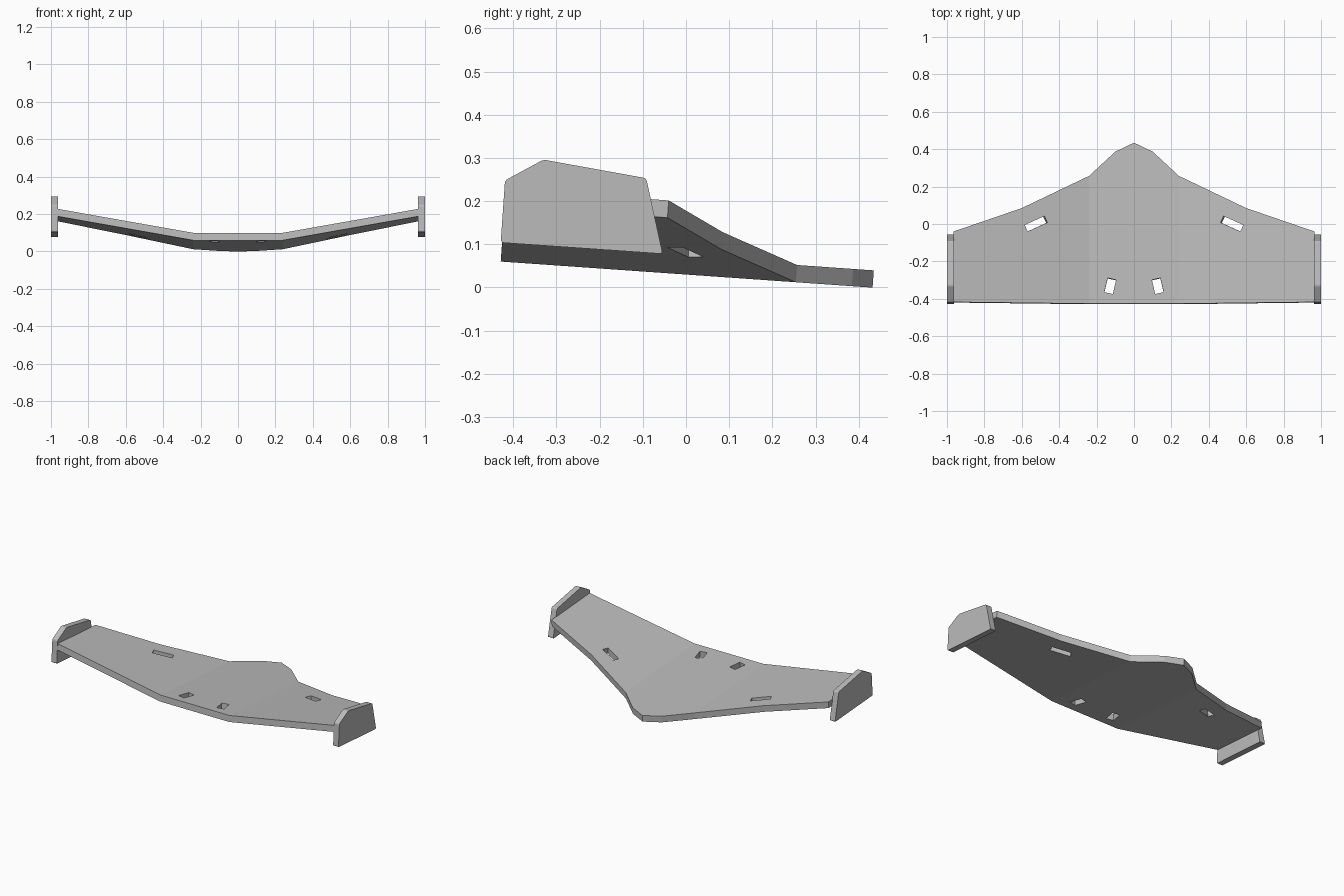
import bpy, bmesh
from mathutils import Matrix, Vector

HINGE, TIP, CHORD_FRONT = 0.24, 0.965, -0.43
THICK, DIHEDRAL, TILT = 0.04, 0.177, 0.07

cube = bpy.data.objects.get("Cube")
if cube:
    bpy.data.objects.remove(cube)

grey = bpy.data.materials.new("plain grey")
grey.use_nodes = True
grey.diffuse_color = (0.5, 0.5, 0.5, 1)
grey.node_tree.nodes["Principled BSDF"].inputs["Base Color"].default_value = (0.5, 0.5, 0.5, 1)


def make_object(name, bm):
    bmesh.ops.recalc_face_normals(bm, faces=bm.faces)
    mesh = bpy.data.meshes.new(name)
    bm.to_mesh(mesh)
    bm.free()
    mesh.materials.append(grey)
    obj = bpy.data.objects.new(name, mesh)
    bpy.context.collection.objects.link(obj)
    return obj


def extrude(bm, offset):
    result = bmesh.ops.extrude_face_region(bm, geom=bm.faces[:], use_keep_orig=True)
    verts = [g for g in result["geom"] if isinstance(g, bmesh.types.BMVert)]
    bmesh.ops.translate(bm, verts=verts, vec=offset)


# Wing plate: flat centre panel with two raised outer panels
nose = [(HINGE, 0.255), (0.1, 0.385), (0, 0.433), (-0.1, 0.385), (-HINGE, 0.255)]
panels = [[(-HINGE, CHORD_FRONT), (HINGE, CHORD_FRONT)] + nose]
for s in (1, -1):
    panels.append([(s * HINGE, CHORD_FRONT), (s * TIP, CHORD_FRONT),
                   (s * TIP, -0.052), (s * 0.6, 0.078), (s * HINGE, 0.255)])
bm = bmesh.new()
for outline in panels:
    bm.faces.new([bm.verts.new((x, y, DIHEDRAL * max(0, abs(x) - HINGE))) for x, y in outline])
bmesh.ops.remove_doubles(bm, verts=bm.verts, dist=0.0001)
bmesh.ops.recalc_face_normals(bm, faces=bm.faces)
extrude(bm, Vector((0, 0, THICK)))
wing = make_object("wing_plate", bm)

# Slots through the plate: two near the centre, one in each outer panel
slots = [(0.127, -0.335, 0.046, 0.078, 0.23, 0),
         (0.527, -0.005, 0.118, 0.038, -0.43, -0.175)]
bm = bmesh.new()
for s in (1, -1):
    for x, y, width, length, turn, lean in slots:
        z = DIHEDRAL * max(0, x - HINGE) + THICK / 2
        matrix = (Matrix.Translation((s * x, y, z)) @ Matrix.Rotation(s * lean, 4, "Y")
                  @ Matrix.Rotation(s * turn, 4, "Z") @ Matrix.Diagonal((width, length, 0.12, 1)))
        bmesh.ops.create_cube(bm, size=1, matrix=matrix)
cutter = make_object("slot_cutter", bm)
cutter.hide_render = True
cut = wing.modifiers.new("slots", "BOOLEAN")
cut.object, cut.operation, cut.solver = cutter, "DIFFERENCE", "EXACT"
bpy.context.view_layer.objects.active = wing
bpy.ops.object.modifier_apply(modifier=cut.name)
bpy.data.objects.remove(cutter)

# Tilt the plate so its pointed end sits lowest
wing.data.transform(Matrix.Translation((0, 0, 0.03)) @ Matrix.Rotation(-TILT, 4, "X"))

# Upright end fins with softened corners
fin_profile = [(-0.429, 0.104), (-0.419, 0.248), (-0.33, 0.296), (-0.092, 0.253), (-0.054, 0.078)]
for side, s in (("left", 1), ("right", -1)):
    bm = bmesh.new()
    bm.faces.new([bm.verts.new((s * 0.963, y, z)) for y, z in fin_profile])
    extrude(bm, Vector((s * 0.037, 0, 0)))
    corners = [e for e in bm.edges if abs(e.verts[0].co.x - e.verts[1].co.x) > 0.01]
    bmesh.ops.bevel(bm, geom=corners, offset=0.007, segments=3, profile=0.5, affect="EDGES")
    make_object(side + "_end_fin", bm)
